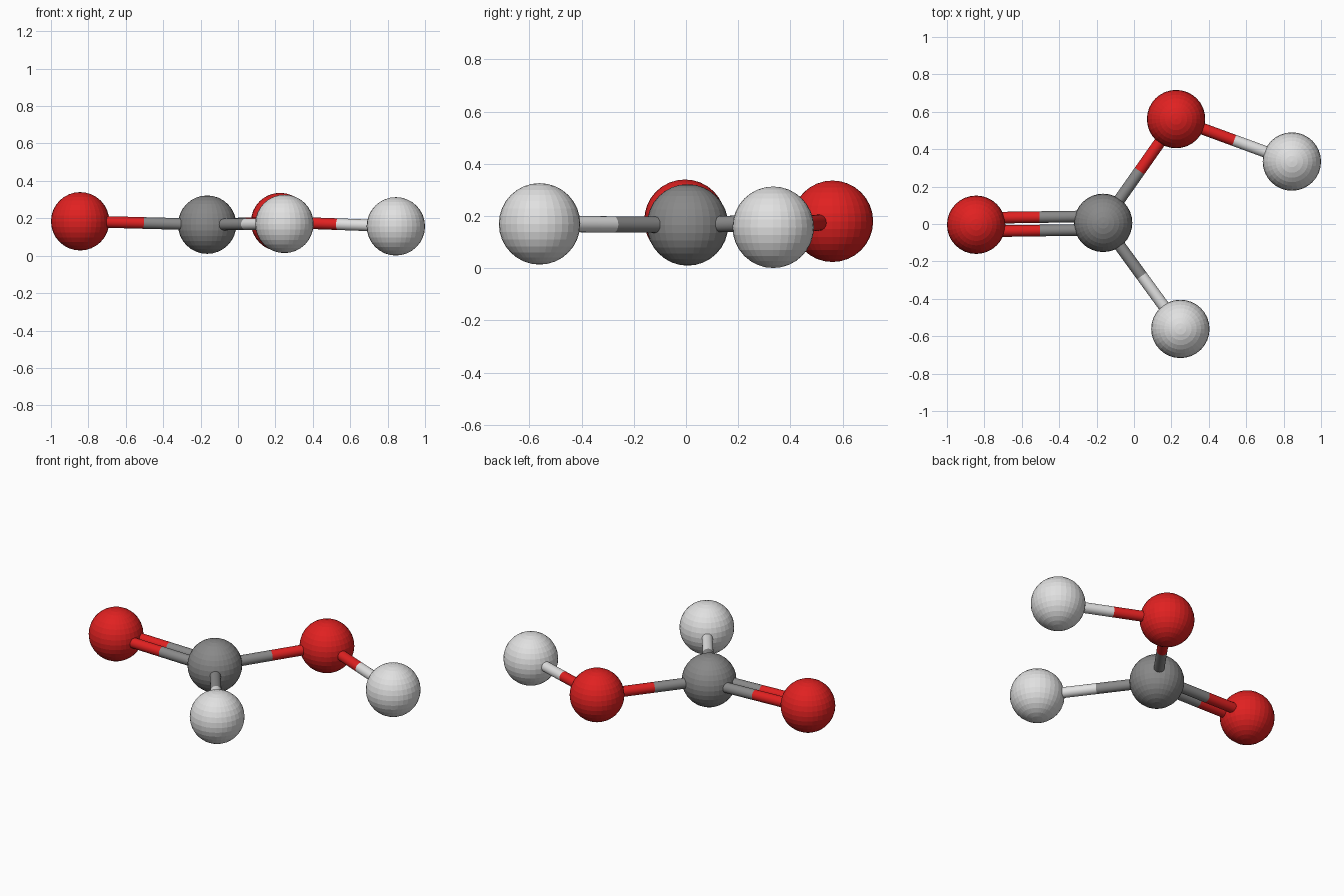
import bpy
from mathutils import Vector

if "Cube" in bpy.data.objects:
    bpy.data.objects.remove(bpy.data.objects["Cube"], do_unlink=True)

BALL_RADIUS = 0.156
ROD_RADIUS = 0.031


def material(name, color):
    mat = bpy.data.materials.new(name)
    mat.use_nodes = True
    mat.diffuse_color = (*color, 1)
    mat.node_tree.nodes["Principled BSDF"].inputs["Base Color"].default_value = (*color, 1)
    return mat


red = material("red", (0.75, 0.015, 0.015))
gray = material("gray", (0.25, 0.25, 0.25))
white = material("white", (0.75, 0.75, 0.75))

# Ball positions and colours
balls = {
    "carbon": (Vector((-0.165, 0.006, 0.166)), gray),
    "double_oxygen": (Vector((-0.844, -0.004, 0.184)), red),
    "single_oxygen": (Vector((0.225, 0.561, 0.18)), red),
    "carbon_hydrogen": (Vector((0.248, -0.561, 0.17)), white),
    "oxygen_hydrogen": (Vector((0.844, 0.334, 0.157)), white),
}


def ball(name, center, mat):
    bpy.ops.mesh.primitive_uv_sphere_add(segments=32, ring_count=16,
                                         radius=BALL_RADIUS, location=center)
    obj = bpy.context.object
    obj.name = name
    obj.data.materials.append(mat)


def rod(name, start, end, mat):
    axis = end - start
    bpy.ops.mesh.primitive_cylinder_add(vertices=24, radius=ROD_RADIUS,
                                        depth=axis.length, location=(start + end) / 2)
    obj = bpy.context.object
    obj.name = name
    obj.rotation_mode = "QUATERNION"
    obj.rotation_quaternion = axis.to_track_quat("Z", "Y")
    obj.data.materials.append(mat)
    bpy.ops.object.shade_smooth_by_angle()


def bond(first, second, offset=0):
    # Each half of a bond takes the colour of the ball it touches
    (a, mat_a), (b, mat_b) = balls[first], balls[second]
    side = (b - a).cross(Vector((0, 0, 1))).normalized() * offset
    middle = (a + b) / 2 + side
    rod(f"{first}_rod", a + side, middle, mat_a)
    rod(f"{second}_rod", middle, b + side, mat_b)


for name, (center, mat) in balls.items():
    ball(name, center, mat)

# Double bond, then single bonds
for offset in (-0.036, 0.036):
    bond("carbon", "double_oxygen", offset)
bond("carbon", "single_oxygen")
bond("carbon", "carbon_hydrogen")
bond("single_oxygen", "oxygen_hydrogen")
